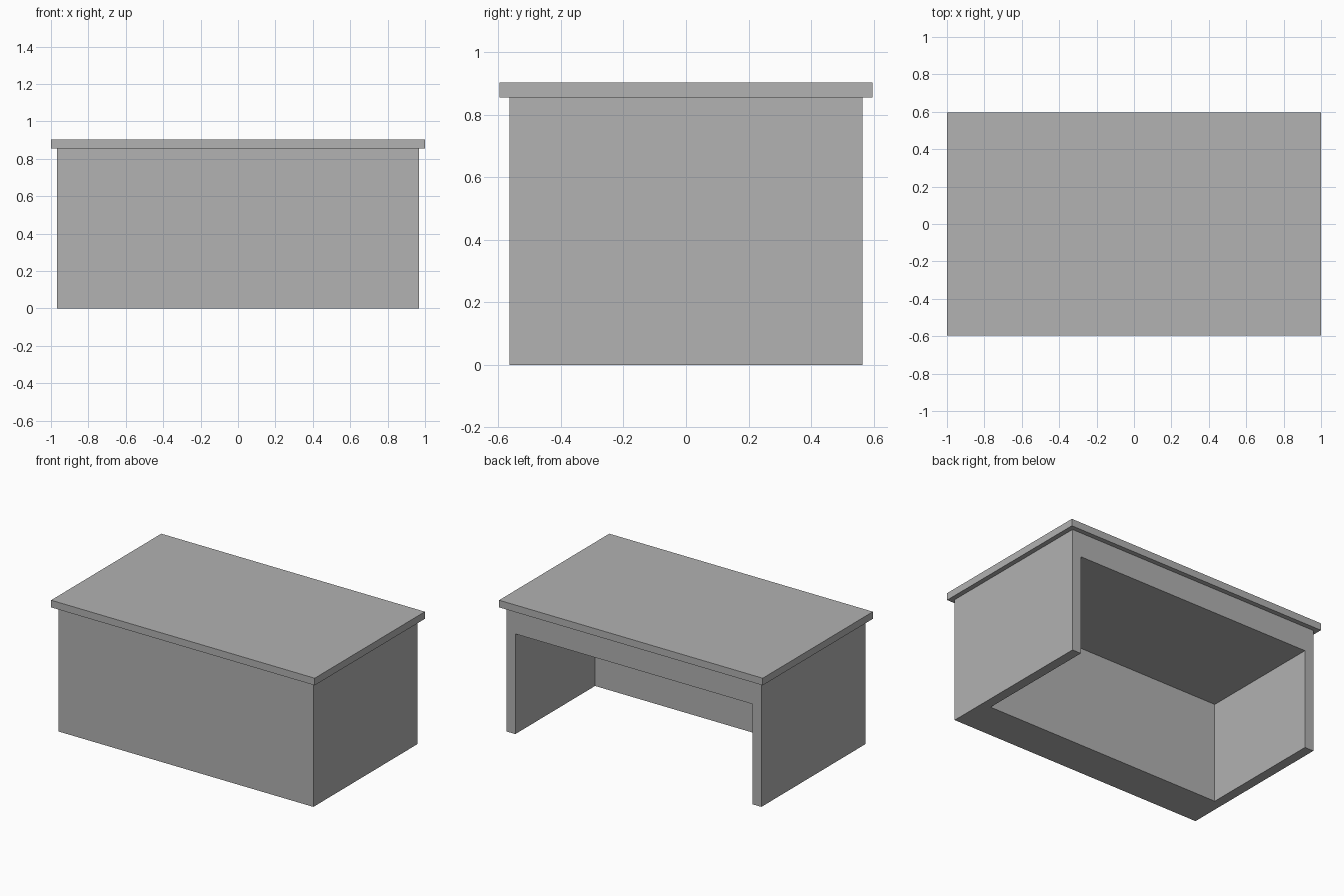
import bpy, bmesh

if "Cube" in bpy.data.objects:
    bpy.data.objects.remove(bpy.data.objects["Cube"])

grey = bpy.data.materials.new("plain grey")
grey.diffuse_color = (0.445, 0.445, 0.445, 1)
grey.use_nodes = True
grey.node_tree.nodes["Principled BSDF"].inputs["Base Color"].default_value = grey.diffuse_color

HX, HY = 0.967, 0.564        # half size of the desk body
BODY_TOP, TOP = 0.855, 0.904
IX, IY, IZ = 0.9, -0.30, 0.687   # knee space: half width, front wall, ceiling


def finish(name, bm):
    bmesh.ops.recalc_face_normals(bm, faces=bm.faces)
    mesh = bpy.data.meshes.new(name)
    bm.to_mesh(mesh)
    bm.free()
    mesh.materials.append(grey)
    obj = bpy.data.objects.new(name, mesh)
    bpy.context.collection.objects.link(obj)
    return obj


def box(name, lo, hi):
    bm = bmesh.new()
    bmesh.ops.create_cube(bm, size=1)
    for v in bm.verts:
        v.co = [hi[i] if v.co[i] > 0 else lo[i] for i in range(3)]
    return finish(name, bm)


# Overhanging desk top
box("desk_top", (-1, -0.597, BODY_TOP), (1, 0.597, TOP))

# Solid body with the knee space cut out from the back and below
body = box("desk_body", (-HX, -HY, 0), (HX, HY, BODY_TOP))
cutter = box("knee_space_cutter", (-IX, IY, -0.2), (IX, HY + 0.2, IZ))
cutter.hide_render = True
cutter.hide_viewport = True
cut = body.modifiers.new("knee_space", 'BOOLEAN')
cut.operation = 'DIFFERENCE'
cut.solver = 'EXACT'
cut.object = cutter
